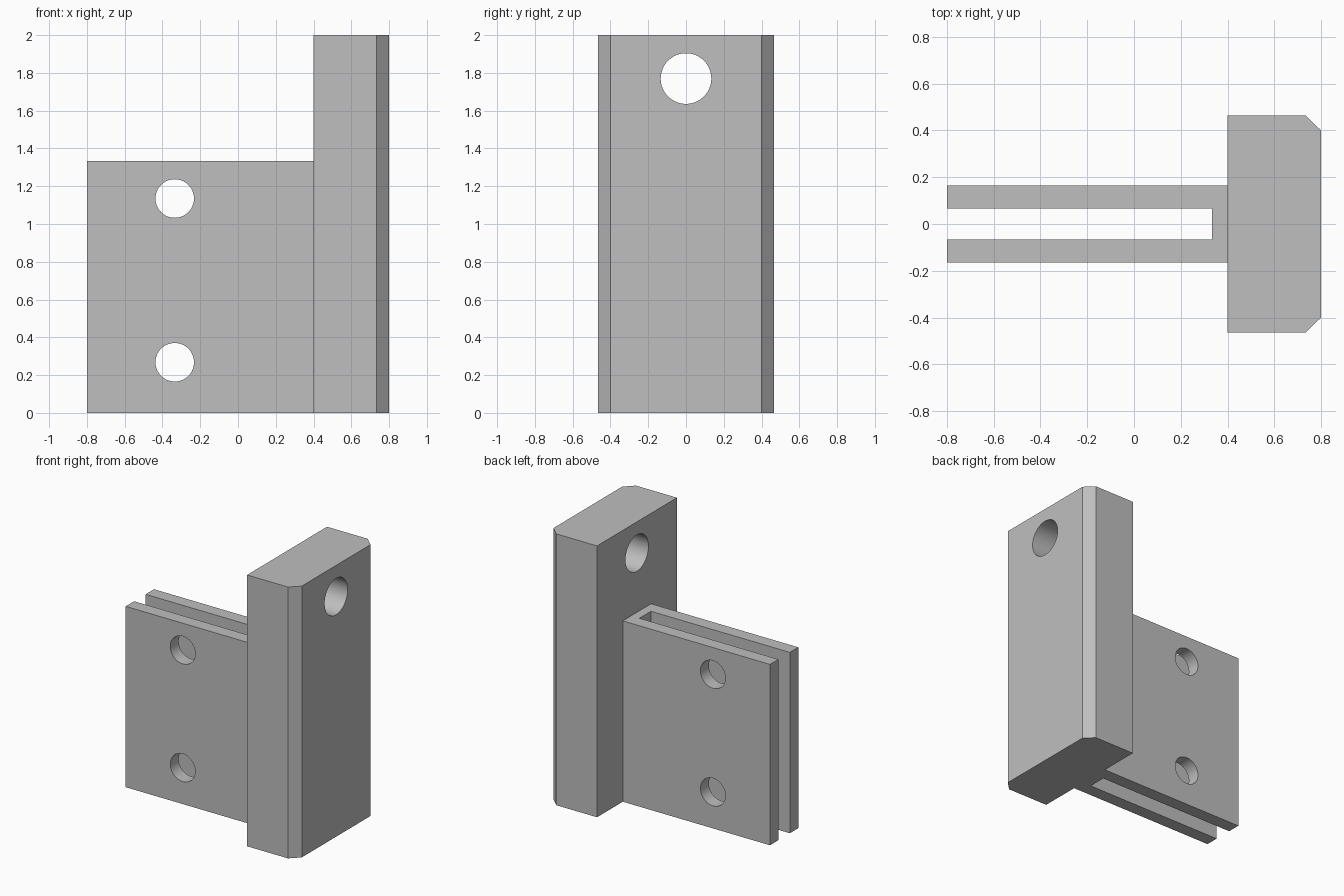
import bpy, bmesh
from math import pi
from mathutils import Matrix

cube = bpy.data.objects.get("Cube")
if cube:
    bpy.data.objects.remove(cube, do_unlink=True)

grey = bpy.data.materials.new("light_grey")
grey.use_nodes = True
grey.diffuse_color = (0.52, 0.52, 0.52, 1)
grey.node_tree.nodes["Principled BSDF"].inputs["Base Color"].default_value = (0.52, 0.52, 0.52, 1)


def add_object(name, bm):
    bmesh.ops.recalc_face_normals(bm, faces=bm.faces[:])
    mesh = bpy.data.meshes.new(name)
    bm.to_mesh(mesh)
    bm.free()
    mesh.materials.append(grey)
    obj = bpy.data.objects.new(name, mesh)
    bpy.context.collection.objects.link(obj)
    return obj


def prism(name, half_profile, height):
    """Mirror a half outline across y = 0 and extrude it upward from z = 0."""
    outline = half_profile + [(x, -y) for x, y in reversed(half_profile)]
    bm = bmesh.new()
    face = bm.faces.new([bm.verts.new((x, y, 0)) for x, y in outline])
    result = bmesh.ops.extrude_face_region(bm, geom=[face])
    top = [v for v in result["geom"] if isinstance(v, bmesh.types.BMVert)]
    bmesh.ops.translate(bm, verts=top, vec=(0, 0, height))
    return add_object(name, bm)


def hole_cutter(name, location, radius, length, axis):
    bm = bmesh.new()
    turn = Matrix.Rotation(pi / 2, 4, "Y" if axis == "X" else "X")
    bmesh.ops.create_cone(bm, cap_ends=True, segments=64, radius1=radius, radius2=radius,
                          depth=length, matrix=Matrix.Translation(location) @ turn)
    return add_object(name, bm)


def combine(target, other, operation):
    mod = target.modifiers.new(operation.lower(), "BOOLEAN")
    mod.object, mod.operation, mod.solver = other, operation, "EXACT"
    bpy.context.view_layer.objects.active = target
    bpy.ops.object.modifier_apply(modifier=mod.name)
    bpy.data.objects.remove(other, do_unlink=True)


# Upright block with two chamfered vertical edges
bracket = prism("slotted_bracket", [(0.4, 0.465), (0.733, 0.465), (0.8, 0.4)], 2.0)

# Forked arm: two plates joined by a web that runs into the block
arm = prism("forked_arm", [(0.6, 0.165), (-0.8, 0.165), (-0.8, 0.067), (0.333, 0.067)], 1.333)
combine(bracket, arm, "UNION")

# Cross holes through both plates, and the mounting hole through the block
for z in (0.268, 1.135):
    combine(bracket, hole_cutter("plate_hole", (-0.335, 0, z), 0.102, 1, "Y"), "DIFFERENCE")
combine(bracket, hole_cutter("block_hole", (0.6, 0, 1.77), 0.134, 1, "X"), "DIFFERENCE")

# Smooth hole walls, crisp edges elsewhere
bpy.ops.object.select_all(action="DESELECT")
bracket.select_set(True)
bpy.context.view_layer.objects.active = bracket
bpy.ops.object.shade_smooth_by_angle(angle=pi / 6)
